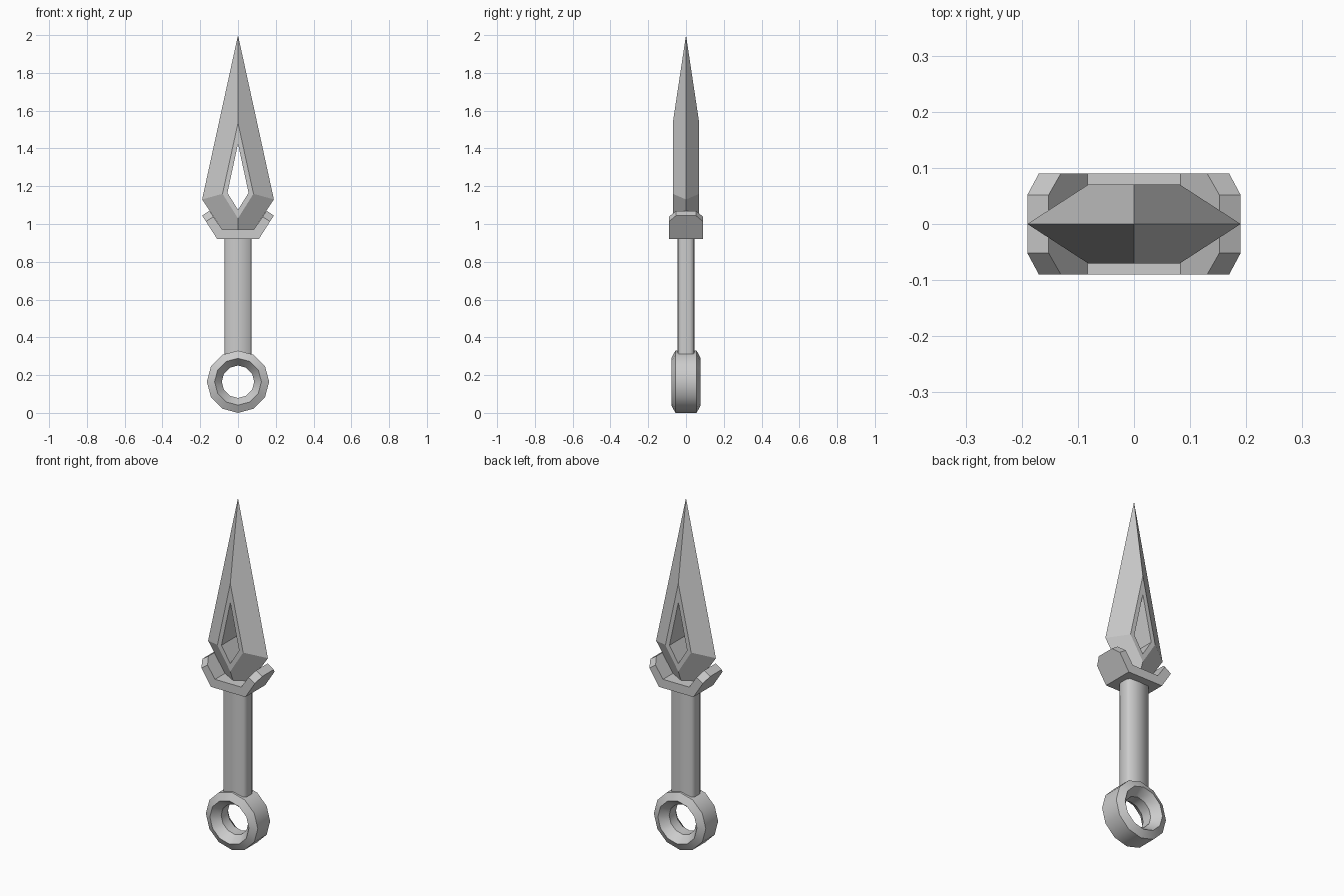
import bpy, bmesh, math
from mathutils import Matrix, Vector

old = bpy.data.objects.get("Cube")
if old:
    bpy.data.objects.remove(old, do_unlink=True)

steel = bpy.data.materials.new("grey steel")
steel.use_nodes = True
GREY = (0.6, 0.6, 0.6, 1)
steel.diffuse_color = GREY
steel.node_tree.nodes["Principled BSDF"].inputs["Base Color"].default_value = GREY


def finish(name, bm, smooth_angle=None):
    bmesh.ops.remove_doubles(bm, verts=bm.verts, dist=1e-4)
    bmesh.ops.recalc_face_normals(bm, faces=bm.faces)
    mesh = bpy.data.meshes.new(name)
    bm.to_mesh(mesh)
    bm.free()
    mesh.materials.append(steel)
    obj = bpy.data.objects.new(name, mesh)
    bpy.context.collection.objects.link(obj)
    if smooth_angle:
        bpy.ops.object.select_all(action='DESELECT')
        obj.select_set(True)
        bpy.context.view_layer.objects.active = obj
        bpy.ops.object.shade_smooth_by_angle(angle=math.radians(smooth_angle))
    return obj


def prism(points, offset):
    """Extrude a closed outline along a vector."""
    bm = bmesh.new()
    face = bm.faces.new([bm.verts.new(p) for p in points])
    ext = bmesh.ops.extrude_face_region(bm, geom=[face], use_keep_orig=True)
    moved = [v for v in ext["geom"] if isinstance(v, bmesh.types.BMVert)]
    bmesh.ops.translate(bm, verts=moved, vec=offset)
    bmesh.ops.recalc_face_normals(bm, faces=bm.faces)
    return bm


# Blade: one quarter, repeated in all four quadrants, with a diamond opening
T = 0.07
tip, wide, low, base = (0, 0, 2), (0.19, 0, 1.13), (0.083, 0, 0.97), (0, 0, 0.97)
rim = [(0, T, 1.535), (0.082, T, 1.16), (0, T, 1.03)]
hole = [(0, T, 1.425), (0.056, T, 1.165), (0, T, 1.075)]
core = [(x, 0, z) for x, y, z in hole]
crease = (0, 0.046, 0.97)
quarter = [(tip, rim[0], rim[1], wide),
           (wide, rim[1], rim[2], crease, low),
           (low, crease, base)]
for i in range(2):
    quarter.append((rim[i], rim[i + 1], hole[i + 1], hole[i]))
    quarter.append((hole[i], hole[i + 1], core[i + 1], core[i]))
bm = bmesh.new()
for sx in (-1, 1):
    for sy in (-1, 1):
        for face in quarter:
            bm.faces.new([bm.verts.new((sx * x, sy * y, z)) for x, y, z in face])
finish("blade", bm)

# Guard: bent bar with bevelled arm tips
half = [(0.11, 0.92), (0.19, 1.045), (0.152, 1.07), (0.083, 0.97)]
outline = half + [(-x, z) for x, z in reversed(half)]
bm = prism([(x, -0.09, z) for x, z in outline], Vector((0, 0.18, 0)))
tips = [e for e in bm.edges
        if all(v.co.z > 1 for v in e.verts)
        and abs(e.verts[0].co.y - e.verts[1].co.y) < 0.01]
bmesh.ops.bevel(bm, geom=tips, offset=0.038, segments=1, affect='EDGES')
finish("guard", bm)

# Grip: flattened rounded bar
corner = [(0.072, 0.022), (0.062, 0.042), (0, 0.046)]
section = corner + [(-x, y) for x, y in corner[1::-1]]
section += [(x, -y) for x, y in reversed(section) if x != 0 or y > 0]
bm = prism([(x, y, 0.29) for x, y in section], Vector((0, 0, 0.64)))
finish("grip", bm, 60)

# Pommel ring: hexagonal section swept round in twelve steps
side = [(0.165, 0.056), (0.124, 0.078), (0.086, 0.03)]
loop = side + [(r, -y) for r, y in reversed(side)]
STEPS = 12
bm = bmesh.new()
rings = []
for i in range(STEPS):
    turn = Matrix.Rotation(2 * math.pi * i / STEPS, 3, 'Y')
    rings.append([bm.verts.new(turn @ Vector((r, y, 0)) + Vector((0, 0, 0.165)))
                  for r, y in loop])
for i in range(STEPS):
    a, b = rings[i], rings[(i + 1) % STEPS]
    for j in range(len(loop)):
        k = (j + 1) % len(loop)
        bm.faces.new((a[j], a[k], b[k], b[j]))
finish("pommel_ring", bm, 35)
